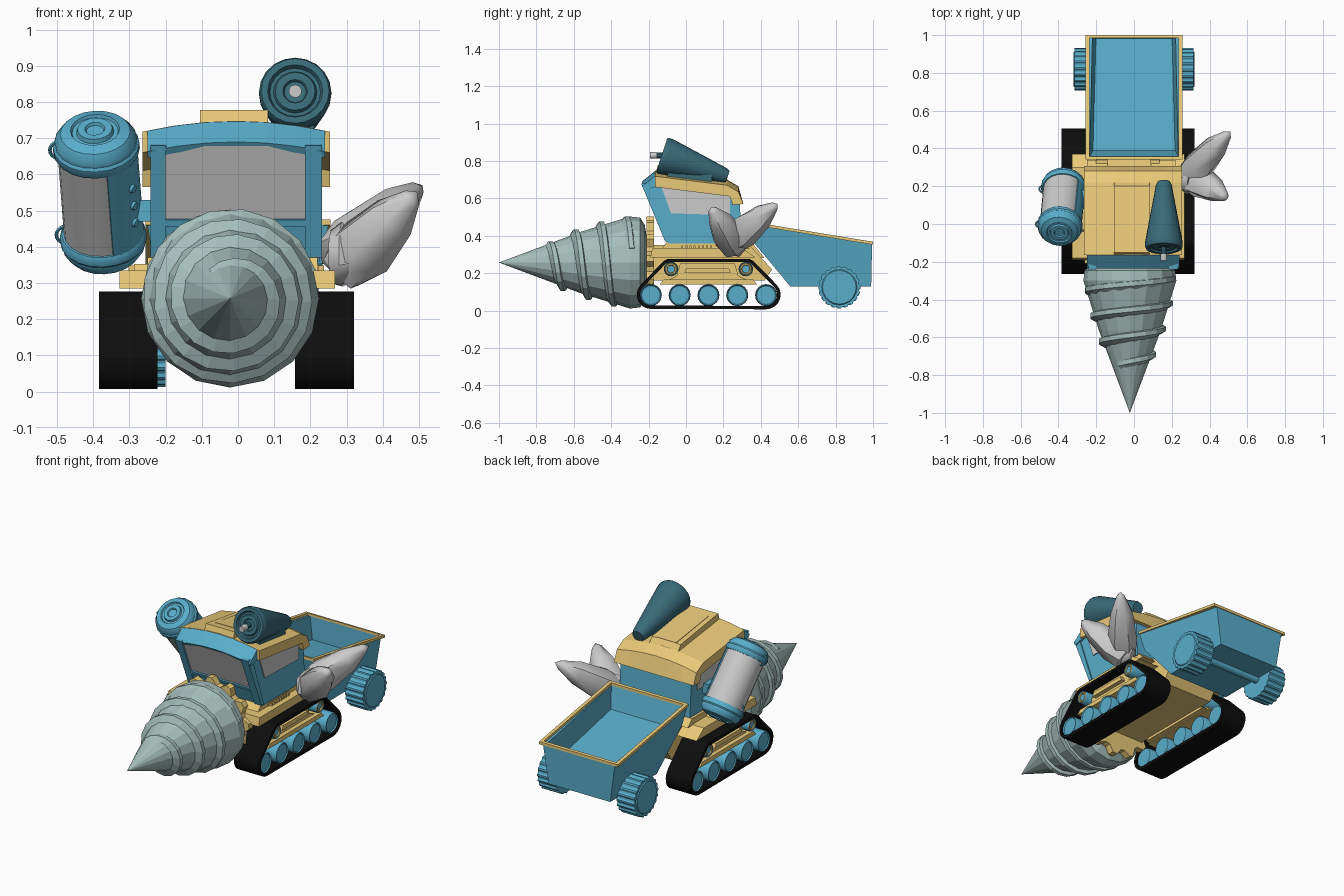
import bpy, bmesh, random
from math import sin, cos, pi, radians
from mathutils import Vector

if "Cube" in bpy.data.objects:
    bpy.data.objects.remove(bpy.data.objects["Cube"])

random.seed(4)

def material(name, r, g, b):
    m = bpy.data.materials.new(name)
    m.diffuse_color = (r, g, b, 1)
    m.use_nodes = True
    m.node_tree.nodes["Principled BSDF"].inputs["Base Color"].default_value = m.diffuse_color
    return m

BLUE = material("blue paint", .10, .42, .60)
YELLOW = material("yellow paint", .82, .59, .19)
STEEL = material("drill steel", .38, .52, .50)
TEAL = material("dark teal", .04, .145, .19)
BLACK = material("rubber", .004, .004, .004)

def finish(name, bm, mat=None, smooth=None):
    bmesh.ops.remove_doubles(bm, verts=bm.verts, dist=1e-5)
    bmesh.ops.recalc_face_normals(bm, faces=bm.faces)
    me = bpy.data.meshes.new(name)
    bm.to_mesh(me)
    bm.free()
    ob = bpy.data.objects.new(name, me)
    bpy.context.collection.objects.link(ob)
    if mat:
        me.materials.append(mat)
    if smooth:
        bpy.ops.object.select_all(action='DESELECT')
        ob.select_set(True)
        bpy.context.view_layer.objects.active = ob
        bpy.ops.object.shade_smooth_by_angle(angle=radians(smooth))
    return ob

def skin(bm, rings, closed_ring=True, closed_path=False):
    """Bridge a list of equal-length vertex rings with quads."""
    n = len(rings[0])
    for i in range(len(rings) if closed_path else len(rings) - 1):
        a, b = rings[i], rings[(i + 1) % len(rings)]
        for j in range(n if closed_ring else n - 1):
            k = (j + 1) % n
            bm.faces.new((a[j], a[k], b[k], b[j]))

def prism(name, prof, x0, x1, mat=None, n=1, warp=lambda x, z: (x, z)):
    """Extrude a (y, z) side profile from x0 to x1, optionally warped."""
    bm = bmesh.new()
    rings = []
    for i in range(n + 1):
        x = x0 + (x1 - x0) * i / n
        pts = [(warp(x, z), y) for y, z in prof]
        rings.append([bm.verts.new((p[0], y, p[1])) for p, y in pts])
    skin(bm, rings)
    bm.faces.new(rings[0])
    bm.faces.new(rings[-1])
    return finish(name, bm, mat)

def frame(d):
    d = Vector(d).normalized()
    u = d.cross(Vector((0, 1, 0) if abs(d.x) > .9 else (1, 0, 0))).normalized()
    return u, d.cross(u), d

def lathe(name, prof, c, d, sides, mat=None, smooth=35, arc=None, jitter=0):
    """Revolve an (r, h) profile about axis d through c; arc gives a closed sector."""
    bm = bmesh.new()
    u, v, w = frame(d)
    a0, a1 = [radians(a) for a in (arc or (0, 360))]
    rings = []
    for i in range(sides + (1 if arc else 0)):
        a = a0 + (a1 - a0) * i / sides
        ring = []
        for r, h in prof:
            k = r * (1 + random.uniform(-jitter, jitter))
            ring.append(bm.verts.new(Vector(c) + u * k * cos(a) + v * k * sin(a) + w * h))
        rings.append(ring)
    skin(bm, rings, closed_ring=bool(arc), closed_path=not arc)
    if arc:
        bm.faces.new(rings[0])
        bm.faces.new(rings[-1])
    bmesh.ops.dissolve_degenerate(bm, dist=1e-6, edges=bm.edges)
    return finish(name, bm, mat, smooth)

def cog(name, c, d, depth, r0, r1, teeth, mat):
    """Toothed disc extruded along d."""
    bm = bmesh.new()
    u, v, w = frame(d)
    rings = []
    for h in (0, depth):
        ring = []
        for i in range(teeth * 4):
            a, r = 2 * pi * i / (teeth * 4), (r1 if i % 4 < 2 else r0)
            ring.append(bm.verts.new(Vector(c) + u * r * cos(a) + v * r * sin(a) + w * h))
        rings.append(ring)
    skin(bm, rings)
    bm.faces.new(rings[0])
    bm.faces.new(rings[1])
    return finish(name, bm, mat)

def torus(name, c, axis, R, r, mat):
    prof = [(R + r * cos(2 * pi * i / 6), r * sin(2 * pi * i / 6)) for i in range(6)]
    return lathe(name, prof + prof[:1], c, axis, 20, mat, 60)

# drill: faceted core with a helical cutting ridge
DX, DZ = -.022, .257
core = [(0, .19), (.20, .22), (.240, .245), (.246, .30), (.165, .56), (.105, .72), (0, 1)]
lathe("drill_cone", core, (DX, 0, DZ), (0, -1, 0), 16, STEEL, smooth=None)

def core_radius(y):
    for (r0, h0), (r1, h1) in zip(core[2:], core[3:]):
        if h0 <= -y <= h1:
            return r0 + (r1 - r0) * (-y - h0) / (h1 - h0)
    return .235

bm = bmesh.new()
rings = []
for i in range(57):
    t = i / 56
    y, a = -.74 + .45 * t, 2.2 - 2 * pi * 3.3 * t
    lift = .024 * min(1, 8 * t + .1) * (1 if t < .6 else 1 - 2 * (t - .6))
    r = core_radius(y)
    sec = [(r - .02, -.036), (r + lift, -.012), (r + lift, .012), (r - .03, .026)]
    rings.append([bm.verts.new((DX + q * cos(a), y + o, DZ + q * sin(a))) for q, o in sec])
skin(bm, rings)
bm.faces.new(rings[0])
bm.faces.new(rings[-1])
finish("drill_thread", bm, STEEL)
cog("drill_collar", (DX, -.17, .262), (0, -1, 0), .04, .205, .24, 12, YELLOW)

# chassis and track guards
prism("chassis", [(-.19, .16), (-.19, .35), (.34, .35), (.46, .22), (.42, .16)], -.2, .135, YELLOW)
prism("track_guard", [(-.19, .285), (-.18, .335), (.30, .335), (.37, .285)], -.327, .268, YELLOW)
prism("hood", [(-.13, .33), (-.10, .37), (.30, .37), (.34, .33)], -.25, .22, YELLOW)
prism("tow_bar", [(.28, .28), (.28, .37), (.355, .36), (.42, .28)], -.14, .09, YELLOW)

# tracks, built for each side of the centre line
arcs = [(-.188, .085, .076, 136, 270), (.428, .085, .078, 270, 402),
        (.325, .222, .055, 42, 90), (-.085, .222, .055, 90, 136)]
for s, side in ((1, "right"), (-1, "left")):
    X = lambda dx: -.032 + s * dx
    bm = bmesh.new()
    rings = []
    for cy, cz, r, a0, a1 in arcs:
        for i in range(8):
            a = radians(a0 + (a1 - a0) * i / 7)
            rings.append([bm.verts.new((X(x), cy + q * cos(a), cz + q * sin(a)))
                          for x, q in ((.19, r), (.352, r), (.352, r - .018), (.19, r - .018))])
    skin(bm, rings, closed_path=True)
    finish(side + "_track_belt", bm, BLACK, 30)
    wheel = [(0, 0), (.054, 0), (.059, .008), (.059, .138), (.055, .146), (.05, .14), (0, .14)]
    for i in range(5):
        lathe(f"{side}_road_wheel_{i+1}", wheel, (X(.198), -.188 + .154 * i, .083), (s, 0, 0), 16, BLUE)
    for i, y in enumerate((-.08, .32)):
        lathe(f"{side}_top_roller_{i+1}", [(r * .66, h) for r, h in wheel], (X(.198), y, .222), (s, 0, 0), 16, BLUE)
        torus(f"{side}_roller_ring_{i+1}", (X(.338), y, .222), (1, 0, 0), .026, .006, YELLOW)
    prism(side + "_track_frame", [(-.13, .145), (-.05, .185), (-.03, .255), (.26, .255), (.28, .185), (.37, .145)],
          X(.16), X(.30), YELLOW)
    prism(side + "_frame_rail", [(-.14, .14), (-.12, .165), (.36, .165), (.38, .14)], X(.19), X(.325), YELLOW)
    prism(side + "_frame_step", [(-.01, .20), (.0, .225), (.23, .225), (.24, .20)], X(.29), X(.325), YELLOW)
    # engine grille
    prism(side + "_grille_box", [(-.06, .30), (-.03, .352), (.16, .352), (.19, .30)], X(.15), X(.255), YELLOW)
    for i in range(8):
        y = -.025 + .022 * i
        prism(f"{side}_grille_bar_{i+1}", [(y, .305), (y, .348), (y + .01, .348), (y + .01, .305)], X(.25), X(.27), YELLOW)

# cab
def arch(x, z):
    return x, z - (.03 * ((x + .005) / .26) ** 2 if z > .62 else 0)

prism("cab_body", [(-.096, .36), (-.225, .685), (-.16, .725), (.22, .68), (.285, .61), (.30, .36)],
      -.235, .225, BLUE, 6, arch)
prism("roof", [(-.165, .69), (-.165, .748), (.22, .70), (.28, .665), (.307, .57), (.25, .565), (.235, .64)],
      -.264, .254, YELLOW, 6, arch)
prism("roof_hatch", [(-.165, .73), (-.15, .778), (.20, .728), (.245, .66)], -.105, .083, YELLOW)
prism("hatch_panel", [(-.10, .76), (-.10, .773), (.20, .732), (.20, .72)], -.075, .053, YELLOW)
prism("front_brim", [(-.222, .672), (-.235, .69), (-.165, .747), (-.15, .69)], -.25, .24, BLUE, 6, arch)
prism("windscreen", [(-.135, .475), (-.145, .471), (-.229, .678), (-.21, .685)], -.2, .185)
for x0, x1, side in ((-.242, -.2, "left"), (.185, .232, "right")):
    prism(side + "_screen_pillar", [(-.09, .37), (-.112, .37), (-.240, .68), (-.2, .685)], x0, x1, BLUE)
    prism(side + "_side_window", [(-.135, .67), (-.08, .52), (.235, .51), (.235, .63)],
          *((-.241, -.22) if side == "left" else (.21, .231)))
prism("screen_sill", [(-.13, .46), (-.148, .456), (-.155, .474), (-.137, .48)], -.2, .185, BLUE)

# canister slung on the left
C, D = Vector((-.382, .092, .55)), Vector((-.06, -.62, .78)).normalized()
lathe("canister_glass", [(0, -.15), (.108, -.15), (.108, .15), (0, .15)], C, D, 20)
lathe("canister_panel", [(.09, -.145), (.114, -.145), (.114, .145), (.09, .145)], C, D, 10, BLUE, 35, arc=(195, 315))
for k, part in ((1, "top"), (-1, "bottom")):
    lathe(f"canister_{part}_cap", [(0, .14), (.114, .14), (.12, .15), (.12, .168), (.114, .176), (.114, .188), (.097, .212),
          (.068, .222), (.064, .214), (.052, .214), (.048, .226), (.028, .226), (.024, .218), (0, .218)], C, D * k, 20, BLUE)
    torus(f"canister_{part}_handle", C + D * .15 * k + Vector((-.096, 0, 0)), D.cross(Vector((1, 0, 0))), .033, .005, BLUE)
for i, h in enumerate((-.06, .0, .06)):
    a = radians(235)
    u, v, w = frame(D)
    n = u * cos(a) + v * sin(a)
    lathe(f"canister_knob_{i+1}", [(0, 0), (.014, 0), (.011, .01), (0, .01)], C + D * h + n * .111, n, 10, BLUE)
prism("canister_bracket", [(.08, .47), (.08, .53), (.18, .53), (.18, .47)], -.30, -.22, BLUE)

# tapered horn on the roof
A = (0, .95, -.31)
lathe("roof_horn", [(0, .008), (.03, .008), (.034, 0), (.055, 0), (.06, .01), (.07, .01), (.076, -.003), (.094, -.003),
      (.1, .008), (.1, .03), (.042, .35), (.034, .368), (0, .368)], (.158, -.127, .83), A, 20, TEAL)
lathe("horn_stem", [(0, 0), (.016, 0), (.016, .05), (0, .05)], (.158, -.12, .83), (0, -1, 0), 10, TEAL)
lathe("horn_tip", [(0, 0), (.018, 0), (.018, .035), (0, .035)], (.158, -.158, .83), (0, -1, 0), 12)
prism("horn_mount", [(-.10, .69), (-.10, .78), (.14, .73), (.14, .66)], .11, .21, TEAL)

# rock crystals on the right
for i, (base, tip, r) in enumerate((((.265, .225, .36), (.51, .49, .57), .088),
                                    ((.275, .27, .325), (.495, .135, .552), .088),
                                    ((.25, .25, .37), (.37, .24, .37), .09))):
    d = Vector(tip) - Vector(base)
    L = d.length
    lathe(f"rock_crystal_{i+1}", [(0, 0), (r * .8, .05 * L), (r, .3 * L), (r * .74, .68 * L), (r * .3, .93 * L), (0, L)],
          base, d, 7, None, 50, jitter=.1)

# dump trailer with tapered sides
def taper(x, z):
    return x * (1 - .2 * max(0, .46 - z) / .33), z

side_prof = [(.345, .46), (.995, .355), (.99, .13), (.557, .13), (.37, .355)]
for s, side in ((1, "right"), (-1, "left")):
    prism(f"trailer_{side}_wall", side_prof, s * .235, s * .25, BLUE, 1, taper)
    prism(f"trailer_{side}_rim", [(.342, .46), (.342, .476), (1, .368), (1, .352)], s * .236, s * .256, YELLOW)
    # rear wheel with chunky tread
    cog(f"{side}_rear_tyre", (s * .20, .82, .125), (s, 0, 0), .115, .106, .113, 20, BLUE)
    lathe(f"{side}_rear_hub", [(0, 0), (.098, 0), (.09, .008), (0, .008)],
          (s * .312, .82, .125), (s, 0, 0), 20, BLUE)
prism("trailer_floor", [(.37, .355), (.385, .335), (.98, .225), (.985, .13), (.557, .13)], -.24, .24, BLUE, 1, taper)
prism("trailer_front_wall", [(.345, .46), (.358, .458), (.39, .33), (.37, .355)], -.24, .24, BLUE, 1, taper)
prism("trailer_rear_wall", [(.985, .357), (.995, .355), (.99, .13), (.975, .13)], -.24, .24, BLUE, 1, taper)
prism("trailer_front_rim", [(.342, .46), (.342, .476), (.358, .473), (.358, .458)], -.256, .256, YELLOW)
prism("trailer_rear_rim", [(.985, .354), (.985, .371), (1, .368), (1, .352)], -.256, .256, YELLOW)
lathe("rear_axle", [(0, -.23), (.022, -.23), (.022, .23), (0, .23)], (0, .82, .125), (1, 0, 0), 12, BLUE)
